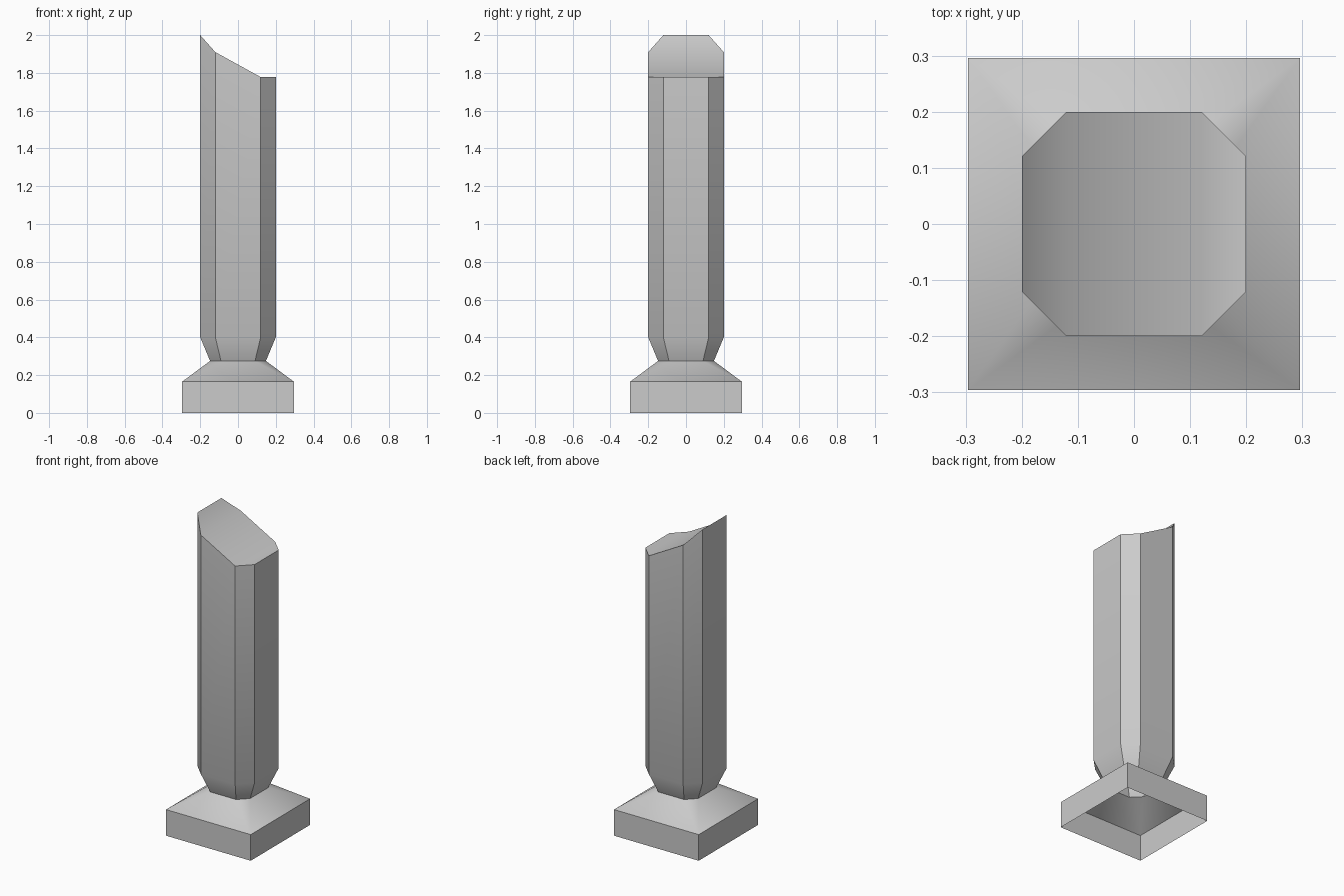
import bpy
import bmesh
import math

if "Cube" in bpy.data.objects:
    bpy.data.objects.remove(bpy.data.objects["Cube"])


def octagon(bm, half, flat, height):
    """Ring of 8 verts, two per corner; height is a function of x."""
    ring = []
    for sx, sy in ((1, 1), (-1, 1), (-1, -1), (1, -1)):
        pair = [(sx * half, sy * flat), (sx * flat, sy * half)]
        if sx * sy < 0:
            pair.reverse()
        ring += [bm.verts.new((x, y, height(x))) for x, y in pair]
    return ring


def square(bm, half, z):
    return [bm.verts.new((sx * half, sy * half, z))
            for sx, sy in ((1, 1), (-1, 1), (-1, -1), (1, -1))]


def bridge(bm, low, high):
    n = len(low)
    for i in range(n):
        j = (i + 1) % n
        bm.faces.new((low[i], low[j], high[j], high[i]))


def finish(bm, name):
    bm.normal_update()
    mesh = bpy.data.meshes.new(name)
    bm.to_mesh(mesh)
    bm.free()
    obj = bpy.data.objects.new(name, mesh)
    bpy.context.collection.objects.link(obj)
    bpy.ops.object.select_all(action='DESELECT')
    obj.select_set(True)
    bpy.context.view_layer.objects.active = obj
    bpy.ops.object.shade_smooth_by_angle(angle=math.radians(35))
    return obj


WAIST = (0.148, 0.09, lambda x: 0.275)


def break_height(x):
    """Height of the broken rim, falling from left to right."""
    if x < -0.15:
        return 2.0
    return 1.91 if x < 0 else 1.778


# Plinth: open square box with a sloped shoulder up to the octagonal waist
bm = bmesh.new()
bottom = square(bm, 0.296, 0.0)
rim = square(bm, 0.296, 0.165)
neck = octagon(bm, *WAIST)
bridge(bm, bottom, rim)
for i in range(4):
    j = (i + 1) % 4
    bm.faces.new((rim[i], neck[2 * i + 1], neck[2 * i]))
    bm.faces.new((rim[i], rim[j], neck[2 * j], neck[2 * i + 1]))
for f in bm.faces:
    f.normal_update()
bmesh.ops.recalc_face_normals(bm, faces=bm.faces[:])
finish(bm, "plinth")

# Shaft: hollow chamfered column, flared foot, slanted broken top
bm = bmesh.new()
foot = octagon(bm, *WAIST)
body = octagon(bm, 0.2, 0.12, lambda x: 0.4)
top = octagon(bm, 0.2, 0.12, break_height)
bridge(bm, foot, body)
bridge(bm, body, top)
# Cap in three strips running front to back
for a, b, c, d in ((0, 1, 6, 7), (1, 2, 5, 6), (2, 3, 4, 5)):
    bm.faces.new((top[a], top[b], top[c], top[d]))
bmesh.ops.recalc_face_normals(bm, faces=bm.faces[:])
finish(bm, "broken_shaft")
